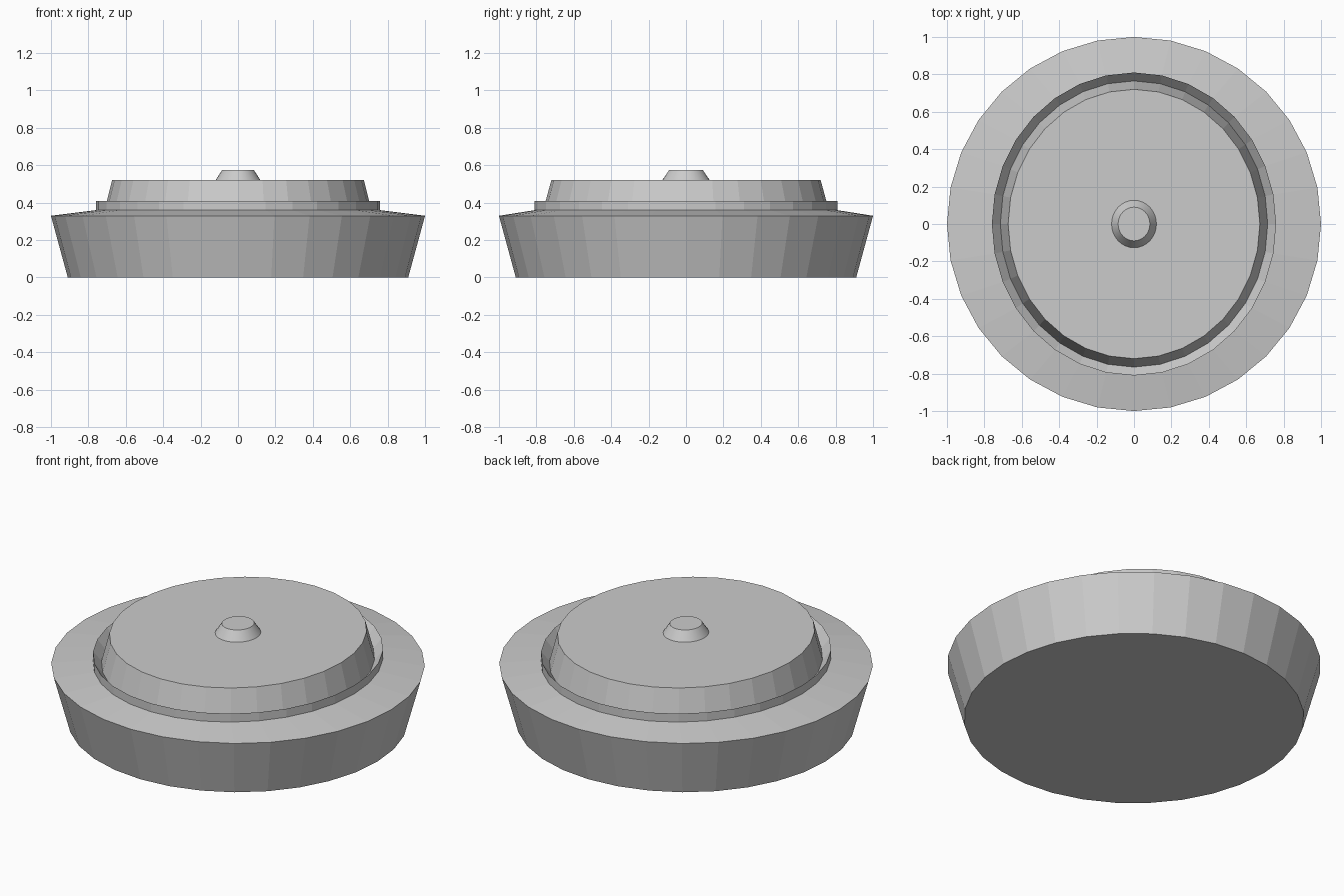
import bpy, bmesh
from math import cos, sin, tau

if "Cube" in bpy.data.objects:
    bpy.data.objects.remove(bpy.data.objects["Cube"])


def loft(name, rings, cap_bottom=False, cap_top=False, sides=32):
    """Skin a stack of elliptical rings given as (x radius, y radius, z)."""
    bm = bmesh.new()
    loops = [[bm.verts.new((rx * cos(tau * i / sides), ry * sin(tau * i / sides), z))
              for i in range(sides)] for rx, ry, z in rings]
    for low, high in zip(loops, loops[1:]):
        for i in range(sides):
            j = (i + 1) % sides
            bm.faces.new((low[i], low[j], high[j], high[i]))
    if cap_bottom:
        bm.faces.new(loops[0][::-1])
    if cap_top:
        bm.faces.new(loops[-1])
    mesh = bpy.data.meshes.new(name)
    bm.to_mesh(mesh)
    bm.free()
    obj = bpy.data.objects.new(name, mesh)
    bpy.context.collection.objects.link(obj)
    return obj


# Flared base with a sloping shoulder
loft("base", [(0.91, 0.91, 0), (1, 1, 0.33), (0.76, 0.81, 0.36)], cap_bottom=True)

# Raised rim, falling inward into the groove around the lid
loft("rim", [(0.76, 0.81, 0.36), (0.76, 0.81, 0.41), (0.715, 0.765, 0.355)])

# Tapered oval lid
loft("lid", [(0.715, 0.765, 0.355), (0.673, 0.72, 0.52)], cap_top=True)

# Small knob in the middle
knob = loft("knob", [(0.12, 0.127, 0.52), (0.085, 0.09, 0.575)], cap_top=True)
for face in knob.data.polygons:
    face.use_smooth = len(face.vertices) == 4
